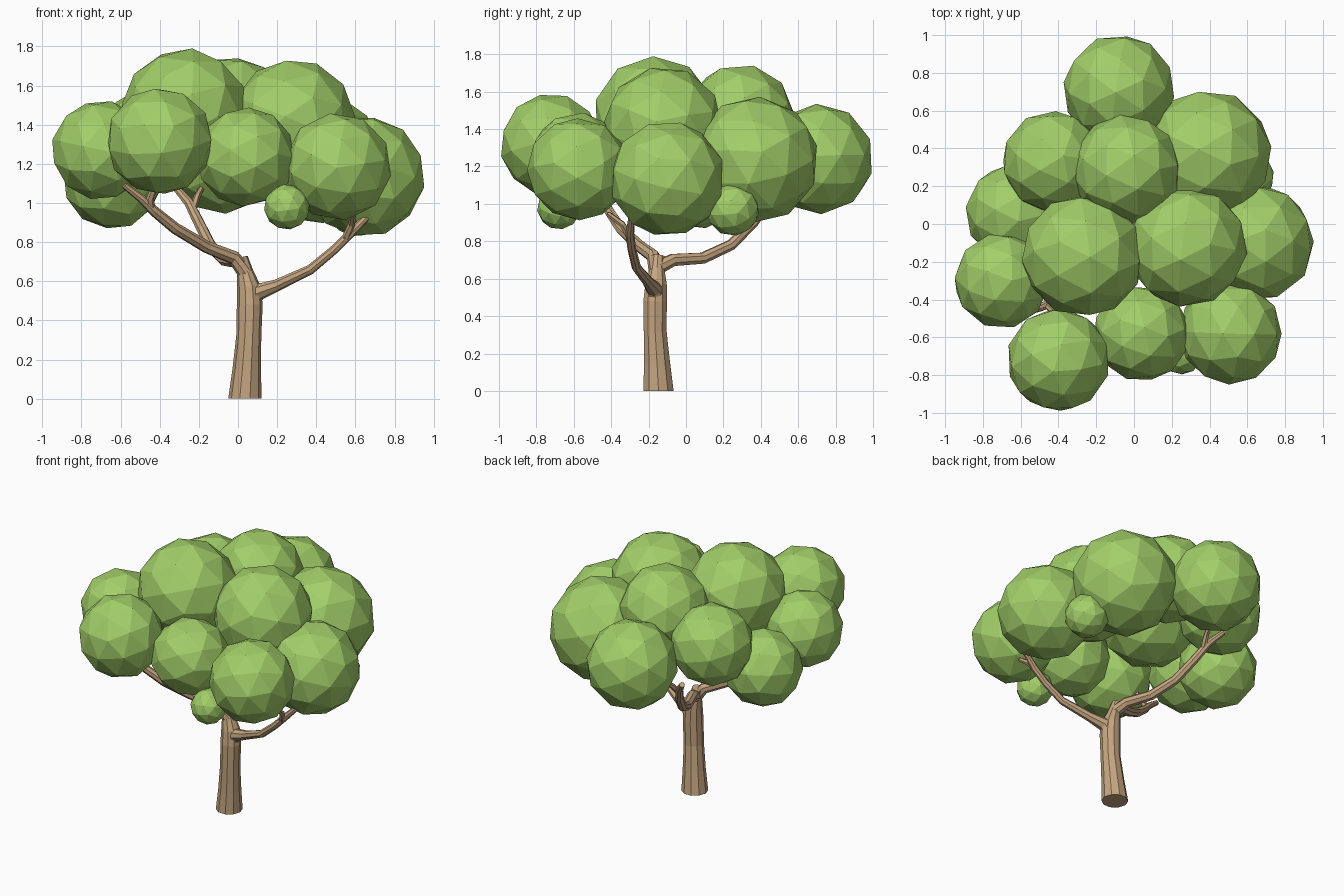
import bpy, bmesh, math, random
from mathutils import Vector, Euler, Matrix

if "Cube" in bpy.data.objects:
    bpy.data.objects.remove(bpy.data.objects["Cube"])

random.seed(4)


def material(name, color):
    m = bpy.data.materials.new(name)
    m.diffuse_color = color
    m.use_nodes = True
    m.node_tree.nodes["Principled BSDF"].inputs["Base Color"].default_value = m.diffuse_color
    return m


bark = material("bark", (0.56, 0.38, 0.22, 1))
leaf = material("leaf", (0.36, 0.62, 0.14, 1))


def finish(name, bm, mat):
    bmesh.ops.recalc_face_normals(bm, faces=bm.faces)
    me = bpy.data.meshes.new(name)
    bm.to_mesh(me)
    bm.free()
    me.materials.append(mat)
    ob = bpy.data.objects.new(name, me)
    bpy.context.collection.objects.link(ob)
    return ob


def limb(name, pts, sides=8):
    """Tapered faceted tube through (x, y, z, radius) points."""
    bm = bmesh.new()
    P = [Vector(p[:3]) for p in pts]
    rings = []
    q = Vector((0, 0, 1)).to_track_quat('Z', 'Y')
    prev = Vector((0, 0, 1))
    for i, p in enumerate(pts):
        d = (P[min(i + 1, len(P) - 1)] - P[max(i - 1, 0)]).normalized()
        if i == 0 and p[2] == 0:
            d = Vector((0, 0, 1))
        q = prev.rotation_difference(d) @ q
        prev = d
        rings.append([bm.verts.new(P[i] + q @ Vector((
            p[3] * math.cos(2 * math.pi * k / sides),
            p[3] * math.sin(2 * math.pi * k / sides), 0))) for k in range(sides)])
    for a, b in zip(rings, rings[1:]):
        for k in range(sides):
            n = (k + 1) % sides
            bm.faces.new((a[k], a[n], b[n], b[k]))
    bm.faces.new(rings[0])
    bm.faces.new(rings[-1])
    return finish(name, bm, bark)


def clump(name, x, y, z, r):
    """Faceted leaf ball with a random turn."""
    bm = bmesh.new()
    turn = Euler([random.uniform(0, 6.28) for _ in range(3)]).to_matrix().to_4x4()
    bmesh.ops.create_icosphere(bm, subdivisions=2, radius=r * 1.02,
                               matrix=Matrix.Translation((x, y, z)) @ turn)
    return finish(name, bm, leaf)


# Trunk
limb("trunk", [(.035, -.147, 0, .085), (.045, -.155, .15, .073), (.055, -.165, .32, .064),
               (.06, -.165, .48, .066), (.055, -.16, .57, .060), (.035, -.155, .65, .042),
               (.015, -.15, .72, .036)], 10)

# Main branches
limb("right_branch", [(.05, -.16, .47, .05), (.10, -.17, .545, .045), (.2, -.20, .58, .031),
                      (.37, -.265, .66, .025), (.49, -.29, .76, .023), (.57, -.30, .84, .023),
                      (.66, -.29, .93, .018)])
limb("left_branch", [(.04, -.16, .64, .04), (-.02, -.175, .72, .036), (-.16, -.25, .775, .032),
                     (-.32, -.35, .87, .030), (-.43, -.41, .96, .027), (-.49, -.44, 1.02, .022),
                     (-.58, -.47, 1.09, .017)])
limb("back_branch", [(.03, -.15, .66, .04), (0, -.07, .70, .035), (-.07, .09, .71, .032),
                     (-.14, .24, .78, .030), (-.20, .36, .90, .028), (-.25, .43, 1.0, .025),
                     (-.32, .50, 1.08, .018)])

# Forked twigs at the branch ends
limb("right_twig", [(.55, -.30, .82, .02), (.58, -.34, .89, .018), (.59, -.42, .95, .014)], 6)
limb("left_twig", [(-.44, -.41, .96, .022), (-.45, -.44, 1.02, .02), (-.42, -.47, 1.10, .016)], 6)
limb("back_twig", [(-.23, .41, .97, .02), (-.21, .46, 1.03, .018), (-.18, .54, 1.09, .014)], 6)

# Leaf clumps: x, y, z, radius
clumps = [
    (-.08, .71, 1.24, .29), (.39, .37, 1.235, .335), (-.43, .33, 1.33, .265),
    (-.04, .29, 1.46, .285), (-.64, .06, 1.12, .25), (-.70, -.30, 1.27, .25),
    (-.27, -.17, 1.465, .32), (.28, -.12, 1.415, .315), (.645, -.10, 1.135, .305),
    (-.40, -.72, 1.315, .27), (.04, -.58, 1.235, .25), (.51, -.575, 1.185, .27),
    (.25, -.68, .98, .115), (.60, .25, .97, .14),
]
for i, c in enumerate(clumps):
    clump(f"leaf_clump_{i + 1}", *c)
